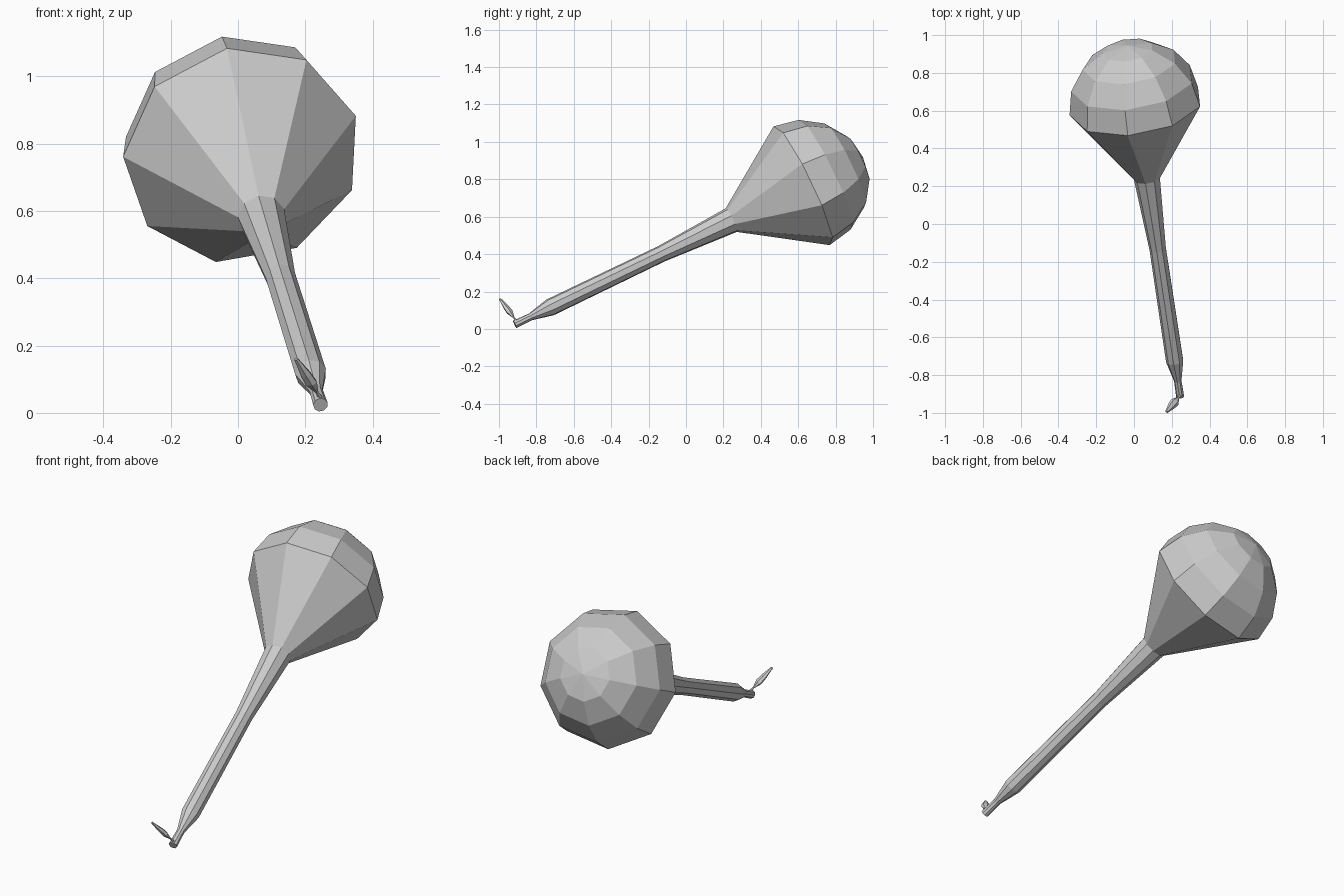
import bpy, bmesh
from math import sin, cos, pi, radians
from mathutils import Vector

if "Cube" in bpy.data.objects:
    bpy.data.objects.remove(bpy.data.objects["Cube"])


def lathe(name, base, tip, profile, sides, phase, flat=1.0):
    """Faceted solid of revolution; profile holds (distance from base, radius)."""
    base, tip = Vector(base), Vector(tip)
    d = (tip - base).normalized()
    u = d.cross(Vector((0, 0, 1))).normalized()
    v = u.cross(d)
    bm = bmesh.new()
    rings = []
    for dist, r in profile:
        c = base + d * dist
        if r == 0:
            rings.append([bm.verts.new(c)])
            continue
        angles = [phase + 2 * pi * i / sides for i in range(sides)]
        rings.append([bm.verts.new(c + r * (flat * cos(a) * v + sin(a) * u)) for a in angles])
    for a, b in zip(rings, rings[1:]):
        for i in range(sides):
            j = (i + 1) % sides
            if len(b) == 1:
                bm.faces.new((a[i], a[j], b[0]))
            else:
                bm.faces.new((a[i], a[j], b[j], b[i]))
    for ring in (rings[0], rings[-1]):
        if len(ring) > 1:
            bm.faces.new(ring)
    bmesh.ops.recalc_face_normals(bm, faces=bm.faces)
    mesh = bpy.data.meshes.new(name)
    bm.to_mesh(mesh)
    bm.free()
    ob = bpy.data.objects.new(name, mesh)
    bpy.context.collection.objects.link(ob)
    return ob


# Handle flaring into a domed head, nine sides
R, rim, bands = 0.357, 1.727, 4
profile = [(0, 0.022), (0.095, 0.02), (0.213, 0.047), (0.878, 0.045), (1.298, 0.071)]
for k in range(bands):
    t = k * pi / 2 / bands
    profile.append((rim + R * sin(t), R * cos(t)))
profile.append((rim + R, 0))
lathe("handle_and_head", (0.245, -0.915, 0.024), (0.012, 0.628, 0.767),
      profile, 9, radians(-11))

# Small leaf-shaped strap at the end of the handle
lathe("strap", (0.25, -0.902, 0.036), (0.172, -0.995, 0.161),
      [(0, 0.012), (0.035, 0.006), (0.075, 0.024), (0.11, 0.021), (0.173, 0.008)],
      6, radians(30), 0.6)
